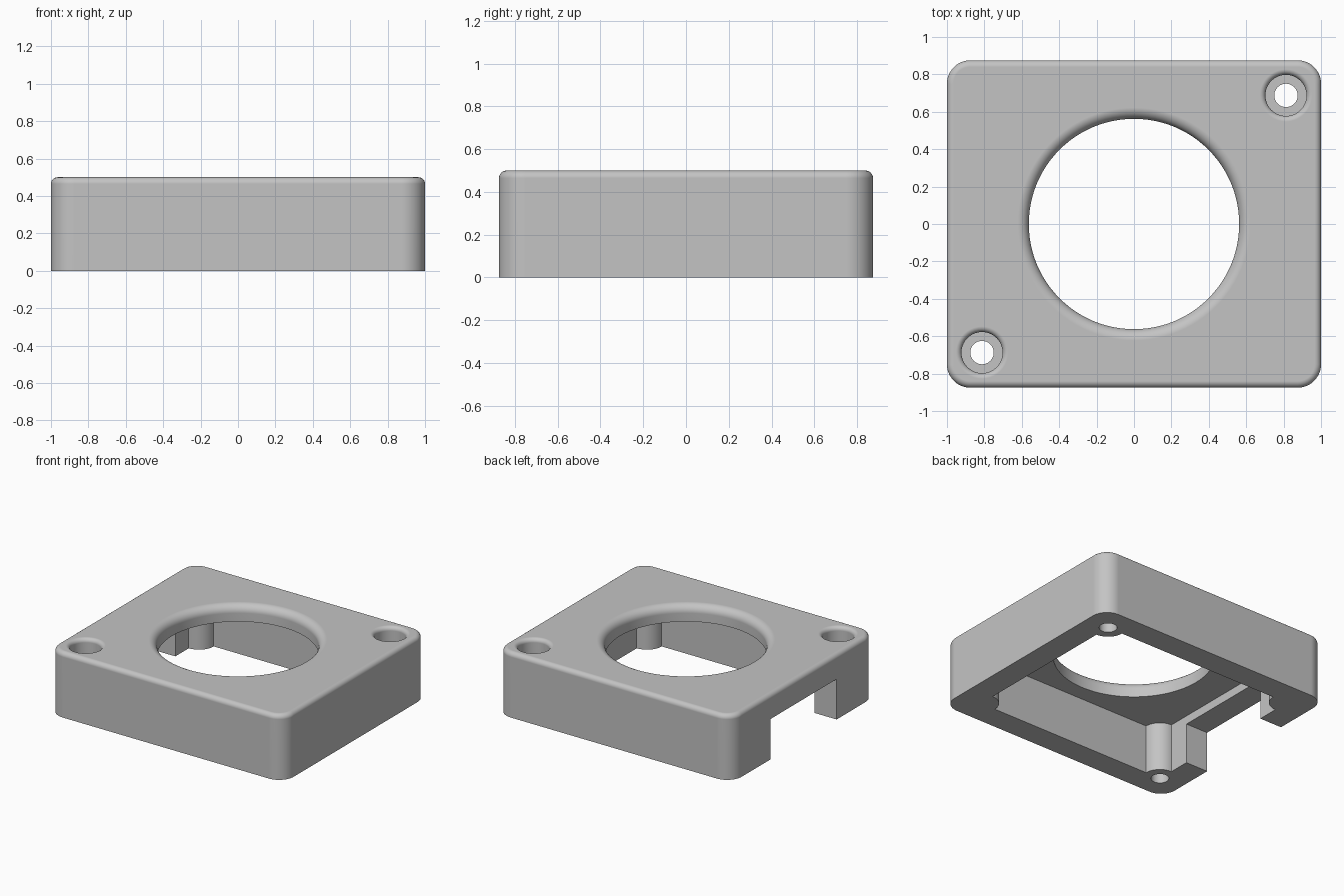
import bpy, bmesh, math

if "Cube" in bpy.data.objects:
    bpy.data.objects.remove(bpy.data.objects["Cube"])

HX, HY, H = 1.0, 0.875, 0.5        # half width, half depth, height
WALL, ROOF = 0.1875, 0.125         # side wall and top plate thickness
IX, IY = HX - WALL, HY - WALL      # inner corners, also screw centres

grey = bpy.data.materials.new("light_grey")
grey.diffuse_color = (0.55, 0.55, 0.55, 1)
grey.use_nodes = True
grey.node_tree.nodes["Principled BSDF"].inputs["Base Color"].default_value = grey.diffuse_color


def loft(name, rings):
    """Skin a stack of equal-length rings (bottom to top, counter-clockwise) with end caps."""
    bm = bmesh.new()
    loops = [[bm.verts.new(p) for p in ring] for ring in rings]
    n = len(loops[0])
    for a, b in zip(loops, loops[1:]):
        for i in range(n):
            j = (i + 1) % n
            bm.faces.new((a[i], a[j], b[j], b[i]))
    bm.faces.new(loops[0][::-1])
    bm.faces.new(loops[-1])
    me = bpy.data.meshes.new(name)
    bm.to_mesh(me)
    bm.free()
    me.materials.append(grey)
    ob = bpy.data.objects.new(name, me)
    bpy.context.collection.objects.link(ob)
    return ob


def rounded_rect(inset, z, r=0.125, seg=12):
    pts = []
    for k, (sx, sy) in enumerate(((1, 1), (-1, 1), (-1, -1), (1, -1))):
        for i in range(seg + 1):
            a = math.pi / 2 * (k + i / seg)
            pts.append((sx * (HX - r) + (r - inset) * math.cos(a),
                        sy * (HY - r) + (r - inset) * math.sin(a), z))
    return pts


def lathe(name, profile, x, y, seg):
    return loft(name, [[(x + r * math.cos(2 * math.pi * i / seg),
                         y + r * math.sin(2 * math.pi * i / seg), z)
                        for i in range(seg)] for r, z in profile])


def flare(r, f, steps=8):
    """Profile of a hole mouth rounded out into the top face."""
    arc = [math.pi / 2 * i / steps for i in range(steps + 1)]
    return [(r + f * (1 - math.cos(a)), H - f + f * math.sin(a)) for a in arc] + [(r + f, H + 0.1)]


# Housing block with a rounded top edge
F = 0.035
rings = [rounded_rect(0, 0)]
for i in range(7):
    a = math.pi / 2 * i / 6
    rings.append(rounded_rect(F * (1 - math.cos(a)), H - F + F * math.sin(a)))
housing = loft("housing", rings)

# Hollow underside, leaving a round post in each inner corner
outline = []
R = 0.125
for k, (sx, sy) in enumerate(((1, 1), (-1, 1), (-1, -1), (1, -1))):
    for i in range(13):
        a = math.pi * (1.5 + k / 2) - math.pi / 2 * i / 12
        outline.append((sx * IX + R * math.cos(a), sy * IY + R * math.sin(a)))
cutters = [loft("cavity_cutter", [[(x, y, z) for x, y in outline] for z in (-0.1, H - ROOF)])]

# Opening in the left wall
notch = [(-1.2, -0.4), (-0.75, -0.4), (-0.75, 0.4), (-1.2, 0.4)]
cutters.append(loft("notch_cutter", [[(x, y, z) for x, y in notch] for z in (-0.15, 0.31)]))

# Large central hole
cutters.append(lathe("centre_hole_cutter", [(0.5625, 0.2)] + flare(0.5625, 0.06), 0, 0, 96))

# Two counterbored screw holes on opposite corners
for s in (1, -1):
    profile = [(0.0625, -0.2), (0.0625, 0.25), (0.11, 0.25)] + flare(0.11, 0.03)
    cutters.append(lathe("screw_hole_cutter", profile, s * IX, s * IY, 40))

bpy.context.view_layer.objects.active = housing
housing.select_set(True)
for c in cutters:
    c.hide_render = True
    m = housing.modifiers.new("cut", 'BOOLEAN')
    m.operation, m.solver, m.object = 'DIFFERENCE', 'EXACT', c
    bpy.ops.object.modifier_apply(modifier=m.name)
for c in cutters:
    bpy.data.objects.remove(c)

# Smooth rounds, crisp edges, flat faces kept flat
bpy.ops.object.shade_smooth_by_angle(angle=math.radians(30))
wn = housing.modifiers.new("weighted_normals", 'WEIGHTED_NORMAL')
wn.keep_sharp = True
